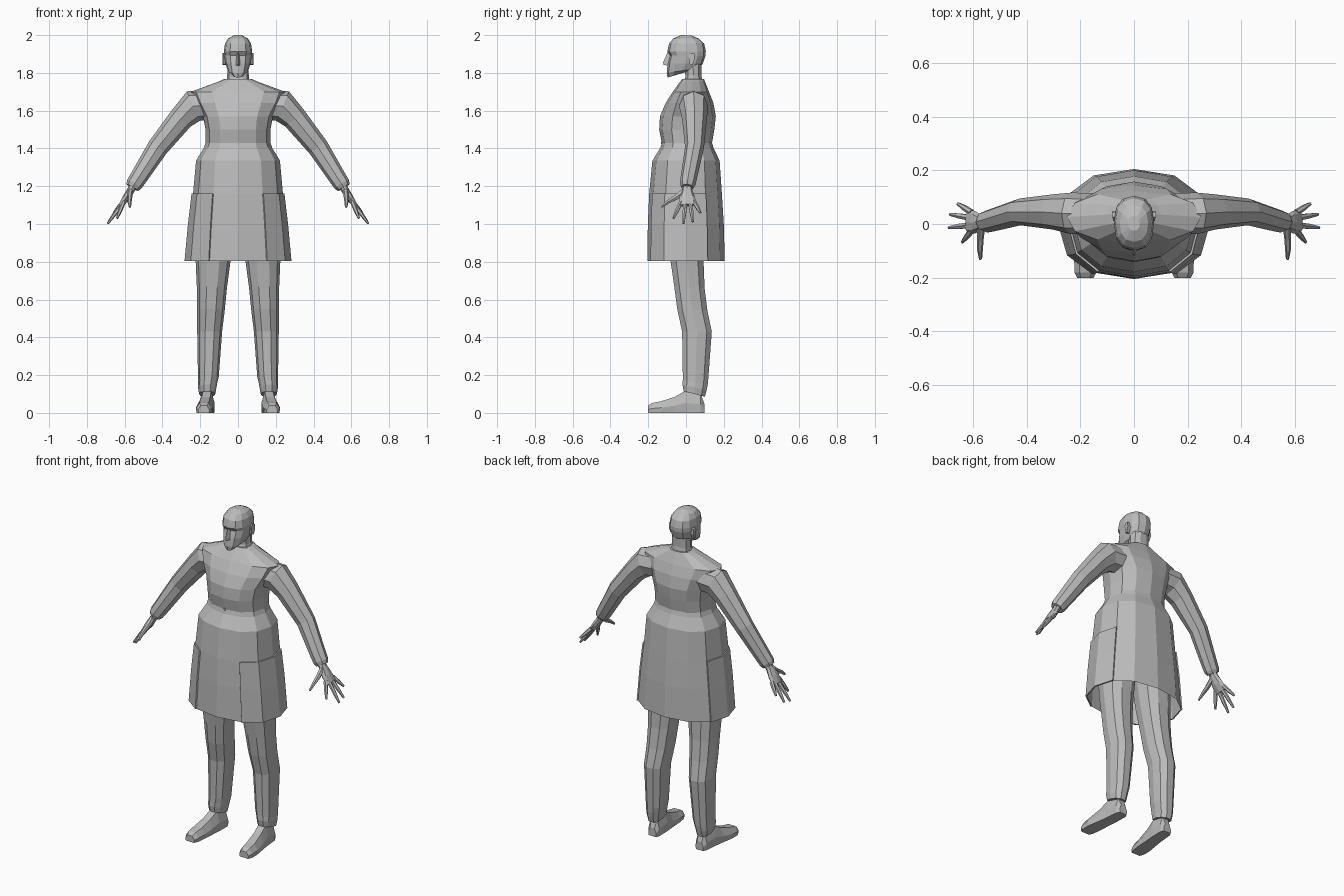
import bpy, bmesh, math
from mathutils import Vector

grey = bpy.data.materials.new("plain_grey")
grey.diffuse_color = (0.5, 0.5, 0.5, 1)


def power(v, e):
    return math.copysign(abs(v) ** (2 / e), v)


def ring(cx, hw, yf, zf, yb, zb, n=12, e=2.3, angles=None, grow=0):
    """Rounded level section; front and back edges may have different heights."""
    pts = []
    for a in angles or [2 * math.pi * i / n for i in range(n)]:
        s = power(math.sin(a), e)
        y = (yf + yb) / 2 + ((yb - yf) / 2 + grow) * s
        pts.append(Vector((cx + (hw + grow) * power(math.cos(a), e), y,
                           zf + (zb - zf) * (s + 1) / 2)))
    return pts


def loft(name, rings, cap_start=True, cap_end=True, closed=True, mirror=False, thick=0):
    bm = bmesh.new()
    rows = [[bm.verts.new(p) for p in r] for r in rings]
    n = len(rows[0])
    for lo, hi in zip(rows, rows[1:]):
        for i in range(n if closed else n - 1):
            j = (i + 1) % n
            bm.faces.new((lo[i], lo[j], hi[j], hi[i]))
    if cap_start:
        bm.faces.new(rows[0][::-1])
    if cap_end:
        bm.faces.new(rows[-1])
    bmesh.ops.recalc_face_normals(bm, faces=bm.faces)
    me = bpy.data.meshes.new(name)
    bm.to_mesh(me)
    bm.free()
    me.materials.append(grey)
    ob = bpy.data.objects.new(name, me)
    bpy.context.collection.objects.link(ob)
    if thick:
        mod = ob.modifiers.new("thickness", "SOLIDIFY")
        mod.thickness = thick
        mod.offset = 0
    if mirror:
        ob.modifiers.new("mirror", "MIRROR").use_mirror_merge = False
    return ob


def tube(name, path, n=8):
    """Limb along a path of (x, y, z, radius across, radius along y), mirrored."""
    pts = [Vector(p[:3]) for p in path]
    rings = []
    for i, p in enumerate(path):
        t = Vector()
        if i > 0:
            t += (pts[i] - pts[i - 1]).normalized()
        if i < len(pts) - 1:
            t += (pts[i + 1] - pts[i]).normalized()
        t.normalize()
        v = Vector((0, 1, 0))
        v = (v - t * v.dot(t)).normalized()
        u = v.cross(t)
        rings.append([pts[i] + u * p[3] * math.cos(a) + v * p[4] * math.sin(a)
                      for a in [2 * math.pi * k / n for k in range(n)]])
    return loft(name, rings, mirror=True)


# Long coat: height, half width, front, back
coat = [(0.805, 0.275, -0.205, 0.205), (1.0, 0.257, -0.202, 0.2),
        (1.16, 0.238, -0.195, 0.19), (1.335, 0.222, -0.178, 0.178),
        (1.405, 0.18, -0.135, 0.145), (1.43, 0.172, -0.128, 0.138),
        (1.5, 0.172, -0.142, 0.15), (1.57, 0.185, -0.138, 0.158),
        (1.64, 0.225, -0.108, 0.145), (1.70, 0.25, -0.07, 0.122),
        (1.755, 0.1, -0.03, 0.1), (1.768, 0.072, -0.02, 0.095)]
loft("coat", [ring(0, w, f, z, b, z) for z, w, f, b in coat], cap_start=False)

# Raised hip pockets that follow the skirt of the coat
arc = [math.radians(a) for a in (-60, -30, 0, 30)]
loft("hip_pocket", [ring(0, w, f, z, b, z, angles=arc, grow=0.004) for z, w, f, b in coat[:3]],
     False, False, closed=False, mirror=True, thick=0.008)

# Waist button
loft("waist_button", [[Vector((0.008 * math.cos(a), y, 1.43 + 0.008 * math.sin(a)))
                       for a in [k * math.pi / 3 for k in range(6)]] for y in (-0.12, -0.133)])

# Neck and head
loft("neck", [ring(0, 0.062, -0.025, 1.73, 0.092, 1.74, 10), ring(0, 0.057, -0.005, 1.78, 0.083, 1.79, 10),
              ring(0, 0.056, -0.01, 1.84, 0.085, 1.86, 10)])
head = [(0.030, -0.098, 1.775, 0.035, 1.815), (0.054, -0.102, 1.80, 0.07, 1.825),
        (0.067, -0.097, 1.85, 0.09, 1.85), (0.073, -0.086, 1.893, 0.103, 1.89),
        (0.075, -0.099, 1.912, 0.105, 1.915), (0.069, -0.09, 1.955, 0.096, 1.955),
        (0.053, -0.066, 1.983, 0.07, 1.98), (0.022, -0.025, 2.0, 0.03, 1.998)]
loft("head", [ring(0, *h, n=12, e=2.4) for h in head])

# Nose wedge
loft("nose", [[Vector(p) for p in r] for r in (
    [(-0.016, -0.085, 1.838), (0.016, -0.085, 1.838), (0, -0.118, 1.842)],
    [(-0.014, -0.085, 1.852), (0.014, -0.085, 1.852), (0, -0.121, 1.856)],
    [(-0.007, -0.08, 1.908), (0.007, -0.08, 1.908), (0, -0.098, 1.908)])])

# Ears
ear = [(0.026, 0.034), (0.012, 0.02), (0.02, -0.026), (0.034, -0.03), (0.046, 0.0), (0.044, 0.03)]
loft("ear", [[Vector((x + 0.15 * (y - 0.02), y, 1.872 + z)) for y, z in ear] for x in (0.06, 0.079)],
     mirror=True)

# Sleeves, with a narrower cuff
tube("sleeve", [(0.15, 0.04, 1.63, 0.08, 0.075), (0.235, 0.04, 1.625, 0.085, 0.077),
                (0.30, 0.045, 1.56, 0.066, 0.066), (0.425, 0.045, 1.405, 0.056, 0.05),
                (0.53, 0.014, 1.24, 0.046, 0.043), (0.55, 0.009, 1.21, 0.044, 0.041),
                (0.56, 0.007, 1.193, 0.036, 0.033)])

# Hands
tube("palm", [(0.545, 0.008, 1.215, 0.022, 0.026), (0.567, 0.006, 1.18, 0.02, 0.027),
              (0.592, 0.006, 1.14, 0.019, 0.042), (0.618, 0.01, 1.10, 0.013, 0.044)])
fingers = {"index_finger": (-0.025, 0.64, -0.067, 1.03), "middle_finger": (-0.003, 0.69, -0.014, 1.002),
           "ring_finger": (0.022, 0.685, 0.036, 1.012), "little_finger": (0.043, 0.657, 0.076, 1.06)}
for name, (y0, x, y, z) in fingers.items():
    a, b = Vector((0.605, y0, 1.118)), Vector((x, y, z))
    m = a.lerp(b, 0.55)
    tube(name, [(*a, 0.012, 0.012), (*m, 0.011, 0.011), (*b, 0.006, 0.006)], 6)
tube("thumb", [(0.57, -0.005, 1.175, 0.016, 0.018), (0.573, -0.055, 1.14, 0.013, 0.014),
               (0.574, -0.095, 1.118, 0.011, 0.011), (0.572, -0.13, 1.09, 0.006, 0.006)], 6)

# Trouser legs: centre, half width, front y and z, back y and z
leg = [(0.118, 0.105, -0.1, 1.0, 0.1, 1.0), (0.132, 0.092, -0.085, 0.8, 0.097, 0.8),
       (0.138, 0.08, -0.066, 0.67, 0.102, 0.66), (0.143, 0.073, -0.05, 0.55, 0.117, 0.54),
       (0.15, 0.066, -0.024, 0.43, 0.14, 0.43), (0.157, 0.055, -0.02, 0.2, 0.121, 0.18),
       (0.16, 0.051, -0.02, 0.175, 0.118, 0.15), (0.163, 0.049, -0.021, 0.15, 0.112, 0.12),
       (0.163, 0.043, -0.015, 0.115, 0.103, 0.085)]
loft("trouser_leg", [ring(*r, n=10, e=2.3) for r in leg], mirror=True)

# Shoes: y, centre, half width, height
shoe = [(0.097, 0.158, 0.026, 0.05), (0.078, 0.159, 0.036, 0.1), (0.0, 0.163, 0.039, 0.118),
        (-0.06, 0.17, 0.041, 0.085), (-0.13, 0.178, 0.045, 0.062), (-0.18, 0.181, 0.041, 0.052),
        (-0.202, 0.181, 0.03, 0.038)]
outline = [(-0.92, 0), (-1, 0.45), (-0.55, 1), (0.55, 1), (1, 0.45), (0.92, 0)]
loft("shoe", [[Vector((cx + w * u, y, h * v)) for u, v in outline] for y, cx, w, h in shoe], mirror=True)
